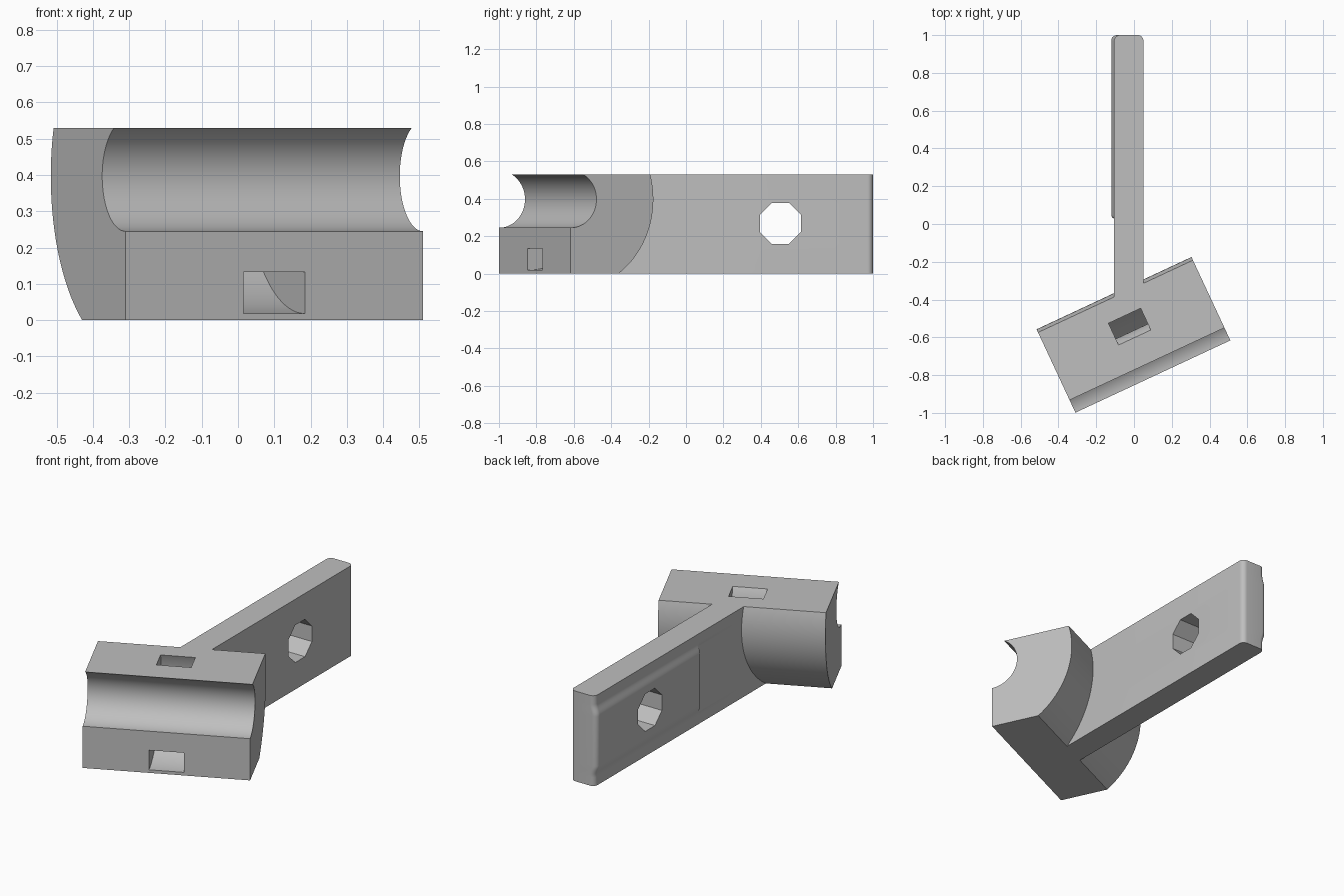
import bpy, bmesh, math
from mathutils import Matrix, Vector

if "Cube" in bpy.data.objects:
    bpy.data.objects.remove(bpy.data.objects["Cube"], do_unlink=True)

HEIGHT = 0.53
PIVOT_Z = 0.397          # height of the clamped tube's axis
ARM_L, ARM_R = -0.105, 0.05

grey = bpy.data.materials.new("plain grey")
grey.use_nodes = True
grey.diffuse_color = (0.52, 0.52, 0.52, 1)
grey.node_tree.nodes["Principled BSDF"].inputs["Base Color"].default_value = grey.diffuse_color


def loft(name, rings):
    """Closed solid through rings of equal point count."""
    bm = bmesh.new()
    loops = [[bm.verts.new(p) for p in ring] for ring in rings]
    n = len(loops[0])
    for a, b in zip(loops, loops[1:]):
        for i in range(n):
            j = (i + 1) % n
            bm.faces.new((a[i], a[j], b[j], b[i]))
    bm.faces.new(loops[0][::-1])
    bm.faces.new(loops[-1])
    bmesh.ops.recalc_face_normals(bm, faces=bm.faces)
    mesh = bpy.data.meshes.new(name)
    bm.to_mesh(mesh)
    bm.free()
    mesh.materials.append(grey)
    obj = bpy.data.objects.new(name, mesh)
    bpy.context.collection.objects.link(obj)
    return obj


def arc(cx, cy, rx, ry, start, end, steps):
    angles = [math.radians(start + (end - start) * i / steps) for i in range(steps + 1)]
    return [(cx + rx * math.cos(a), cy + ry * math.sin(a)) for a in angles]


def boolean(target, other, operation):
    mod = target.modifiers.new(other.name, "BOOLEAN")
    mod.operation = operation
    mod.solver = "EXACT"
    mod.object = other
    bpy.context.view_layer.objects.active = target
    bpy.ops.object.modifier_apply(modifier=mod.name)
    bpy.data.objects.remove(other, do_unlink=True)


# Clamp block frame: profile is (depth, height), swept along its slanted length
frame = Matrix.Translation((0.1, -0.8075, 0)) @ Matrix.Rotation(math.radians(25), 4, "Z")


def sweep(name, profile, half):
    return loft(name, [[frame @ Vector((t, v, z)) for v, z in profile] for t in (-half, half)])


# Clamp block with tube groove in front and rounded back
inner, outer = 0.152, 0.487
top = HEIGHT - PIVOT_Z
groove_end = math.degrees(math.asin(top / inner))
back_top = math.degrees(math.asin(top / outer))
back_low = -math.degrees(math.asin(PIVOT_Z / outer))
profile = [(0, 0)] + arc(0, PIVOT_Z, inner, inner, -90, groove_end, 40)
profile += arc(0, PIVOT_Z, outer, outer, back_top, back_low, 40)
block = sweep("clamp_bracket", profile, 0.4525)


# Arm with rounded end and a softly raised pad on one side
def plan(left):
    r = 0.03
    pts = [(ARM_R, -0.63)]
    pts += arc(ARM_R - r, 1 - r, r, r, 0, 90, 8)
    pts += arc(left + r, 1 - r, r, r, 90, 180, 8)
    pts += arc(ARM_L, 0.05, left - ARM_L, 0.02, 0, -90, 6)
    return pts + [(ARM_L, -0.63)]


ramp = [(i / 8, 0.5 - 0.5 * math.cos(math.pi * i / 8)) for i in range(9)]
levels = [(0, 0)] + [(0.05 + 0.07 * s, h) for s, h in ramp]
levels += [(HEIGHT - z, h) for z, h in reversed(levels)]
arm = loft("arm", [[(x, y, z) for x, y in plan(ARM_L - 0.0001 - 0.0149 * h)] for z, h in levels])
boolean(block, arm, "UNION")

# Curved strap tunnel from the front face to the top face
tunnel = sweep("strap_tunnel",
               arc(0, PIVOT_Z, 0.264, 0.264, -102, 42, 40)
               + arc(0, PIVOT_Z, 0.379, 0.379, 42, -102, 40), 0.094)
boolean(block, tunnel, "DIFFERENCE")

# Eight-sided bolt hole through the arm
hole = loft("bolt_hole", [[(x, y, z) for y, z in arc(0.505, 0.268, 0.119, 0.119, 22.5, 337.5, 7)]
                          for x in (-0.3, 0.3)])
boolean(block, hole, "DIFFERENCE")

bpy.ops.object.select_all(action="DESELECT")
block.select_set(True)
bpy.context.view_layer.objects.active = block
bpy.ops.object.shade_smooth_by_angle(angle=math.radians(30))
